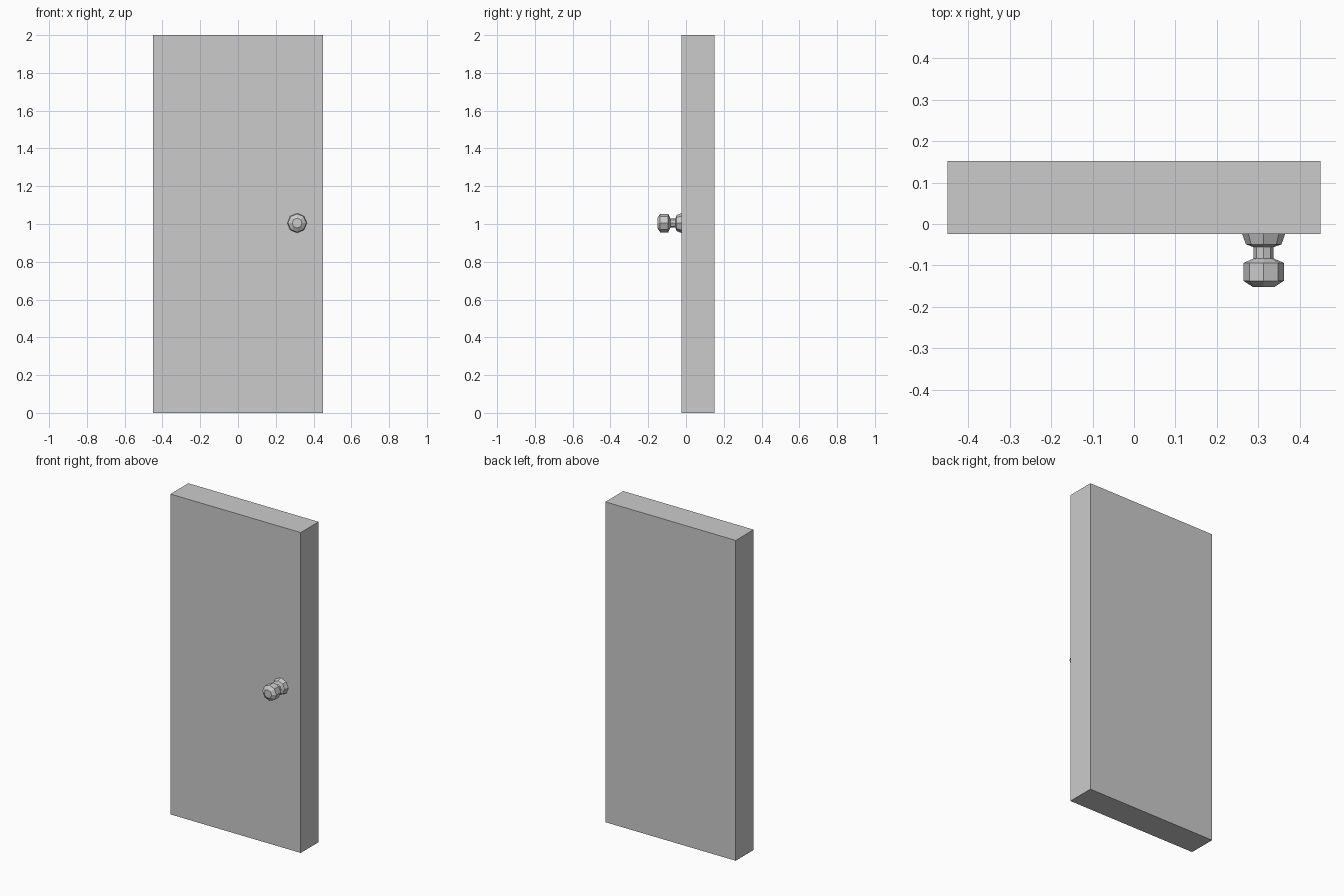
import bpy, bmesh, math

if "Cube" in bpy.data.objects:
    bpy.data.objects.remove(bpy.data.objects["Cube"])


def make_object(name, bm):
    bmesh.ops.recalc_face_normals(bm, faces=bm.faces)
    mesh = bpy.data.meshes.new(name)
    bm.to_mesh(mesh)
    bm.free()
    obj = bpy.data.objects.new(name, mesh)
    bpy.context.collection.objects.link(obj)
    return obj


# Door slab
FRONT, BACK = -0.024, 0.152
bm = bmesh.new()
bmesh.ops.create_cube(bm, size=1)
for v in bm.verts:
    v.co.x *= 0.9
    v.co.y = FRONT if v.co.y < 0 else BACK
    v.co.z = v.co.z * 2 + 1
make_object("door_panel", bm)

# Eight-sided turned knob: (radius, y) from the door face outwards
SIDES = 8
profile = [(0.052, FRONT), (0.043, -0.049), (0.024, -0.056), (0.024, -0.083),
           (0.049, -0.094), (0.049, -0.137), (0.026, -0.152)]
bm = bmesh.new()
rings = []
for r, y in profile:
    angles = [math.tau * i / SIDES for i in range(SIDES)]
    rings.append([bm.verts.new((r * math.cos(a), y, r * math.sin(a))) for a in angles])
for lower, upper in zip(rings, rings[1:]):
    for i in range(SIDES):
        j = (i + 1) % SIDES
        bm.faces.new((lower[i], lower[j], upper[j], upper[i]))
bm.faces.new(rings[0])
bm.faces.new(rings[-1])
knob = make_object("door_knob", bm)
knob.location = (0.313, 0, 1.005)
